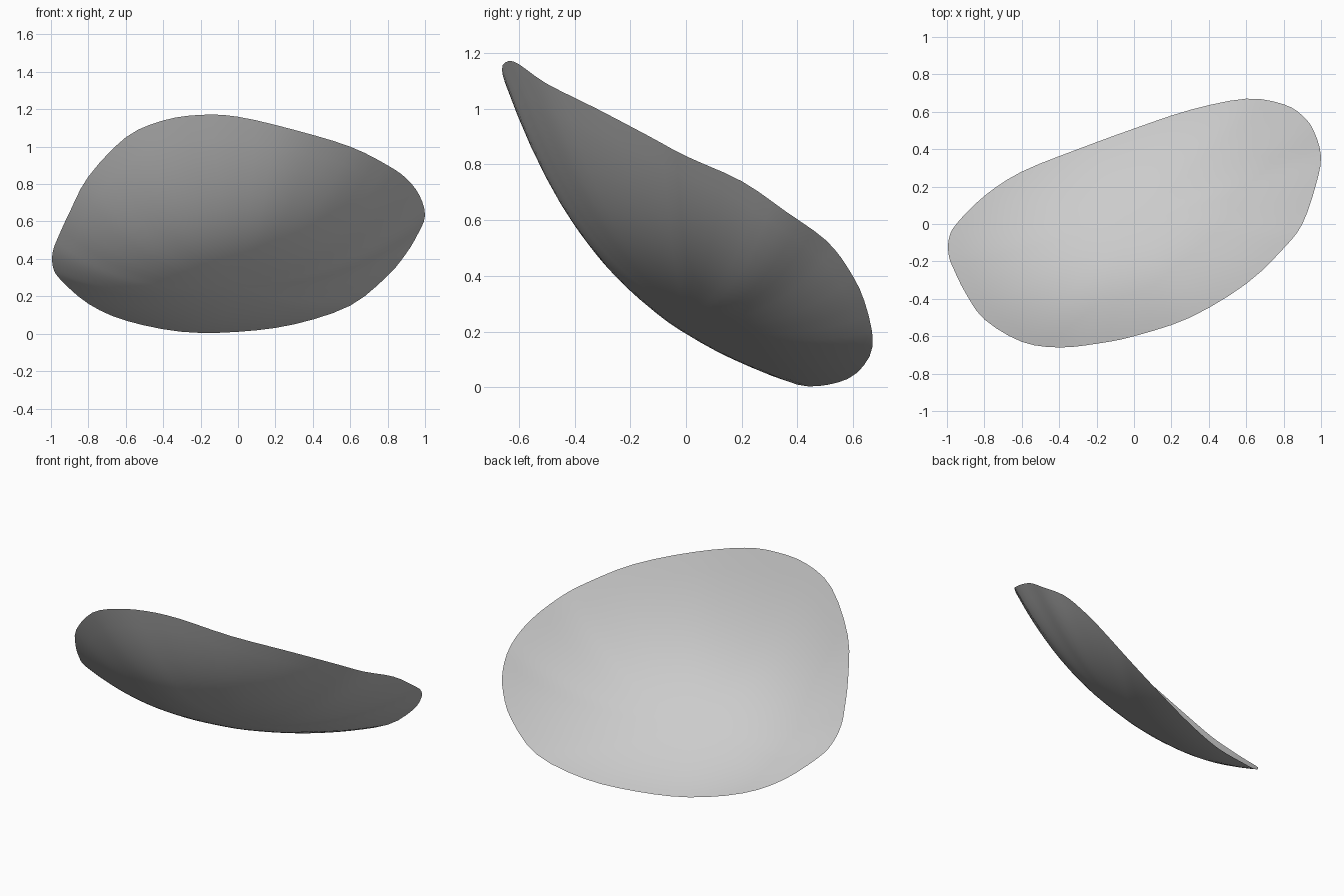
import bpy
import bmesh
from mathutils import Vector

cube = bpy.data.objects.get("Cube")
if cube:
    bpy.data.objects.remove(cube, do_unlink=True)

# Control points around the rim of the tilted dish
RIM = [
    (-.99, -.08, .36), (-.95, 0, .29), (-.8, .15, .16), (-.6, .28, .07),
    (-.3, .4, .01), (0, .51, .01), (.3, .61, .05), (.6, .67, .15),
    (.8, .64, .31), (.9, .58, .43), (.96, .5, .53), (1, .36, .63),
    (.97, .2, .74), (.9, 0, .83), (.8, -.13, .9), (.6, -.32, 1),
    (.3, -.5, 1.09), (0, -.6, 1.16), (-.2, -.64, 1.17), (-.4, -.66, 1.14),
    (-.6, -.63, 1.05), (-.8, -.51, .84), (-.9, -.37, .65),
    (-.96, -.25, .52), (-.99, -.17, .44),
]
CENTRE = Vector((0, 0, .26))
SLOPE_X, SLOPE_Y = .29, -.74
RINGS = 14
STEPS = 3


def smooth_loop(points, steps):
    """Closed Catmull-Rom curve through the points."""
    pts = [Vector(p) for p in points]
    count = len(pts)
    loop = []
    for i in range(count):
        a, b, c, d = (pts[(i + k) % count] for k in (-1, 0, 1, 2))
        for step in range(steps):
            t = step / steps
            loop.append(b + (c - a) * t / 2
                        + (a - b * 2.5 + c * 2 - d / 2) * t ** 2
                        + (b * 3 - a - c * 3 + d) * t ** 3 / 2)
    return loop


def dish_point(rim_point, s):
    """Bowl section from the centre (s = 0) out to the rim (s = 1)."""
    arm = rim_point - CENTRE
    flat = SLOPE_X * arm.x + SLOPE_Y * arm.y
    power = 2.4 + .3 * arm.x - arm.y
    rise = flat * s + (arm.z - flat) * s ** power
    return CENTRE + Vector((arm.x * s, arm.y * s, rise))


def make_material(name, value):
    mat = bpy.data.materials.new(name)
    mat.use_nodes = True
    colour = (value, value, value, 1)
    mat.diffuse_color = colour
    mat.node_tree.nodes["Principled BSDF"].inputs["Base Color"].default_value = colour
    return mat


# Curved shell: concentric rings joined by quads, with a fan in the middle
rim = smooth_loop(RIM, STEPS)
bm = bmesh.new()
middle = bm.verts.new(CENTRE)
rings = [[bm.verts.new(dish_point(p, k / RINGS)) for p in rim]
         for k in range(1, RINGS + 1)]
for i in range(len(rim)):
    j = (i + 1) % len(rim)
    bm.faces.new((middle, rings[0][j], rings[0][i]))
    for inner, outer in zip(rings, rings[1:]):
        bm.faces.new((inner[i], inner[j], outer[j], outer[i]))
bmesh.ops.recalc_face_normals(bm, faces=bm.faces)
if sum(f.normal.z for f in bm.faces) < 0:
    bmesh.ops.reverse_faces(bm, faces=bm.faces)
for face in bm.faces:
    face.smooth = True

mesh = bpy.data.meshes.new("curved_shell")
bm.to_mesh(mesh)
bm.free()
mesh.materials.append(make_material("light grey", .6))
shell = bpy.data.objects.new("curved_shell", mesh)
bpy.context.collection.objects.link(shell)
